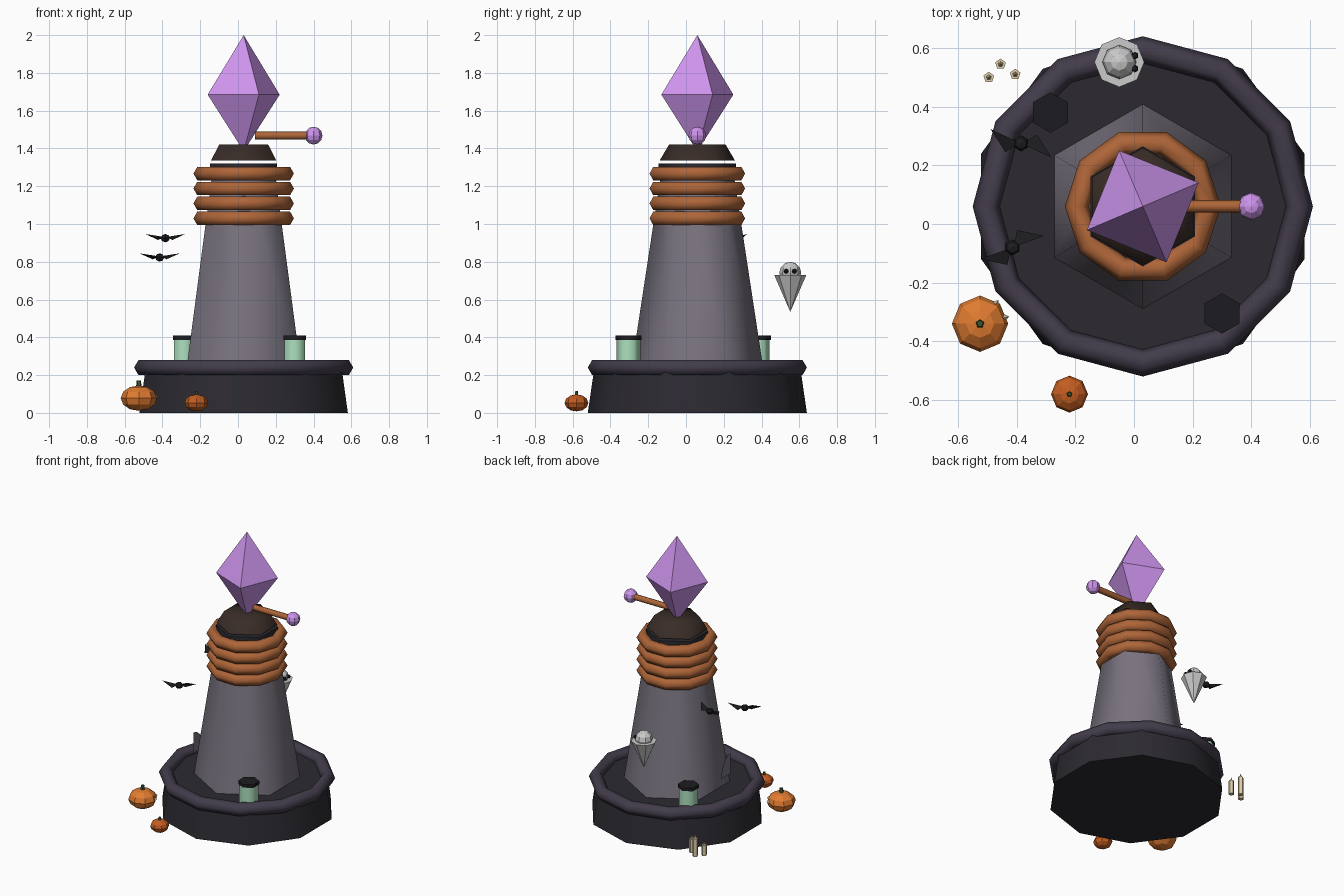
import bpy, bmesh, math
from mathutils import Vector

if "Cube" in bpy.data.objects:
    bpy.data.objects.remove(bpy.data.objects["Cube"])

CX, CY = 0.03, 0.06  # tower axis


def mat(name, r, g, b):
    m = bpy.data.materials.new(name)
    m.diffuse_color = (r, g, b, 1)
    m.use_nodes = True
    m.node_tree.nodes["Principled BSDF"].inputs["Base Color"].default_value = m.diffuse_color
    return m


STONE = mat("stone", 0.19, 0.17, 0.21)
DARK = mat("dark_stone", 0.025, 0.023, 0.03)
RIM = mat("rim_stone", 0.055, 0.045, 0.07)
COPPER = mat("copper", 0.42, 0.13, 0.04)
BROWN = mat("dark_brown", 0.04, 0.025, 0.02)
CRYSTAL = mat("crystal", 0.62, 0.30, 0.85)
GREEN = mat("pale_green", 0.42, 0.75, 0.52)
BLACK = mat("black", 0.012, 0.012, 0.015)
WHITE = mat("white", 0.75, 0.78, 0.76)
ORANGE = mat("orange", 0.75, 0.20, 0.03)
RUST = mat("rust_orange", 0.55, 0.11, 0.015)
STEM = mat("stem", 0.04, 0.09, 0.03)
WAX = mat("wax", 0.75, 0.62, 0.40)


def finish(name, m, smooth=False):
    o = bpy.context.object
    o.name = name
    if m:
        o.data.materials.append(m)
    if smooth:
        bpy.ops.object.shade_smooth_by_angle(angle=math.radians(70))
    return o


def cone(name, m, x, y, z0, z1, r0, r1, n, smooth=False, turn=0.0):
    bpy.ops.mesh.primitive_cone_add(vertices=n, radius1=r0, radius2=r1, depth=z1 - z0,
                                    location=(x, y, (z0 + z1) / 2), rotation=(0, 0, turn))
    return finish(name, m, smooth)


def ball(name, m, loc, r, rz=None, n=8, rings=6):
    bpy.ops.mesh.primitive_uv_sphere_add(segments=n, ring_count=rings, radius=1, location=loc)
    o = finish(name, m)
    o.scale = (r, r, rz or r)
    return o


def ring(name, m, z, major, minor, n):
    bpy.ops.mesh.primitive_torus_add(major_radius=major, minor_radius=minor, major_segments=n,
                                     minor_segments=6, location=(CX, CY, z))
    return finish(name, m, True)


def mesh(name, m, verts, faces, loc=(0, 0, 0), turn=0.0):
    me = bpy.data.meshes.new(name)
    me.from_pydata(verts, [], faces)
    me.materials.append(m)
    o = bpy.data.objects.new(name, me)
    o.location = loc
    o.rotation_euler.z = turn
    bpy.context.collection.objects.link(o)
    return o


# Base, rim and tower
cone("base", DARK, CX, CY, 0, 0.24, 0.58, 0.545, 10, True)
ring("base_rim", RIM, 0.24, 0.534, 0.046, 12)
cone("tower", STONE, CX, CY, 0.23, 1.28, 0.35, 0.19, 6, True)

# Coils, cap and floating collar
for i in range(4):
    ring(f"coil_{i + 1}", COPPER, 1.03 + 0.079 * i, 0.225, 0.041, 10)
cone("tower_cap", DARK, CX, CY, 1.24, 1.32, 0.205, 0.205, 6, True)
cone("collar", BROWN, CX, CY, 1.335, 1.42, 0.20, 0.15, 6, True)

# Crystal
ring4 = [(0.207 * math.cos(math.radians(23 + 90 * k)), 0.207 * math.sin(math.radians(23 + 90 * k)), 1.685)
         for k in range(4)]
faces = [(k, (k + 1) % 4, 4) for k in range(4)] + [((k + 1) % 4, k, 5) for k in range(4)]
mesh("crystal", CRYSTAL, ring4 + [(0, 0, 2.0), (0, 0, 1.385)], faces, (CX, CY, 0))

# Side arm with ball tip
bpy.ops.mesh.primitive_cylinder_add(vertices=8, radius=0.021, depth=0.31,
                                    location=(0.245, CY, 1.468), rotation=(0, math.pi / 2, 0))
finish("side_arm", COPPER, True)
ball("arm_tip", CRYSTAL, (0.40, CY, 1.468), 0.047)

# Jars on the base
for i, (x, y) in enumerate([(-0.285, 0.38), (0.30, -0.305)]):
    cone(f"jar_{i + 1}", GREEN, x, y, 0.235, 0.39, 0.063, 0.063, 6, True)
    cone(f"jar_lid_{i + 1}", BLACK, x, y, 0.387, 0.41, 0.069, 0.069, 6, True)

# Flat quarter fan beside the tower
arc = [(-0.33, -0.04 + 0.11 * math.sin(a), 0.34 + 0.15 * math.cos(a))
       for a in (k * math.pi / 8 for k in range(5))]
mesh("wall_fan", STONE, [(-0.33, -0.04, 0.34)] + arc, [tuple(range(6))])

# Bats: body plus two swept wings
for i, (loc, deg) in enumerate([((-0.385, 0.275, 0.925), -25), ((-0.415, -0.08, 0.823), 20)]):
    ball(f"bat_body_{i + 1}", BLACK, loc, 0.028, 0.022, 6, 4)
    verts, faces = [], []
    for s in (1, -1):
        b = len(verts)
        verts += [(0.005 * s, 0, 0.006), (0.115 * s, 0, 0.022), (0.036 * s, 0.05 * s, 0.0),
                  (0.04 * s, 0.005 * s, -0.010)]
        faces += [(b, b + 1, b + 2), (b, b + 3, b + 1), (b + 3, b + 2, b + 1), (b, b + 2, b + 3)]
    mesh(f"bat_wings_{i + 1}", BLACK, verts, faces, loc, math.radians(deg))

# Ghost
cone("ghost_body", WHITE, -0.05, 0.552, 0.535, 0.73, 0.0, 0.085, 8)
ball("ghost_head", WHITE, (-0.05, 0.552, 0.742), 0.058)
for s in (-1, 1):
    ball("ghost_eye", BLACK, (0.003, 0.552 + 0.022 * s, 0.75), 0.013, None, 6, 4)

# Pumpkins
for name, m, x, y, z, r, rz in (("large_pumpkin", ORANGE, -0.525, -0.34, 0.078, 0.096, 0.067),
                                ("small_pumpkin", RUST, -0.22, -0.58, 0.053, 0.063, 0.045)):
    ball(name, m, (x, y, z), r, rz)
    cone(name + "_stem", STEM, x, y, z + rz * 0.9, z + rz * 1.4, r * 0.16, r * 0.12, 5)

# Carved eyes on the large pumpkin
for a in (14, 52):
    d = Vector((math.cos(math.radians(a)), math.sin(math.radians(a)), 0))
    p = Vector((-0.525, -0.34, 0.085)) + d * 0.092
    bpy.ops.mesh.primitive_cone_add(vertices=3, radius1=0.019, radius2=0, depth=0.02, location=p)
    finish("pumpkin_eye", WAX).rotation_euler = d.to_track_quat('Z', 'Y').to_euler()

# Candles
for i, (x, y, h) in enumerate([(-0.455, 0.545, 0.13), (-0.405, 0.51, 0.10), (-0.495, 0.50, 0.075)]):
    cone(f"candle_{i + 1}", WAX, x, y, 0, h, 0.019, 0.019, 5)
    cone(f"flame_{i + 1}", WAX, x, y, h, h + 0.03, 0.009, 0, 5)
